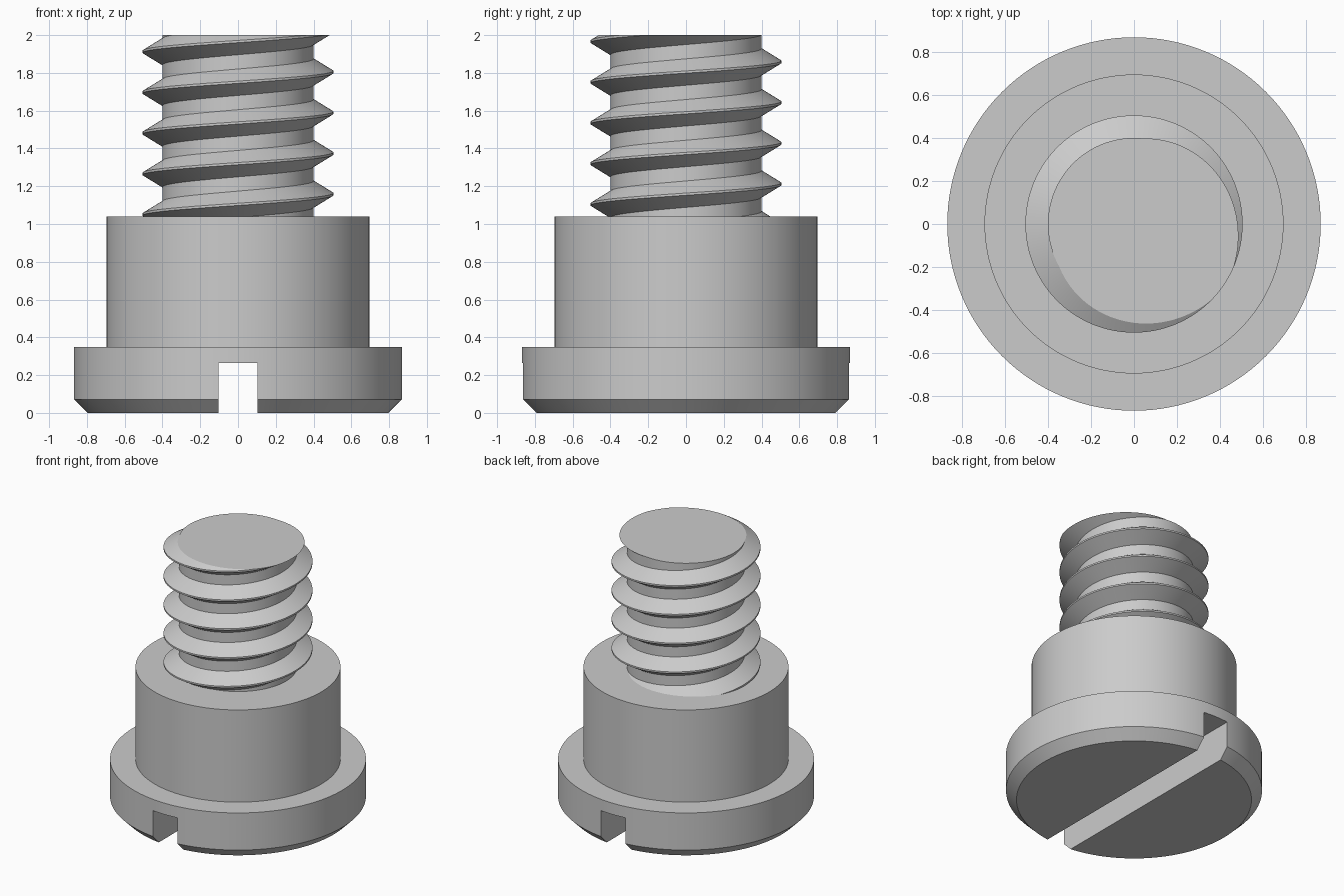
import bpy, bmesh
from math import cos, sin, tau, radians
from mathutils import Vector, Matrix

cube = bpy.data.objects.get("Cube")
if cube:
    bpy.data.objects.remove(cube, do_unlink=True)

SEGMENTS = 128
HEAD_TOP, SHOULDER_TOP, TOP = 0.35, 1.04, 2.0
CORE, CREST, PITCH = 0.40, 0.505, 0.2155

steel = bpy.data.materials.new("grey steel")
steel.use_nodes = True
colour = (0.6, 0.6, 0.6, 1)
steel.diffuse_color = colour
steel.node_tree.nodes["Principled BSDF"].inputs["Base Color"].default_value = colour


def make_object(name, bm):
    bmesh.ops.recalc_face_normals(bm, faces=bm.faces)
    mesh = bpy.data.meshes.new(name)
    bm.to_mesh(mesh)
    bm.free()
    mesh.materials.append(steel)
    obj = bpy.data.objects.new(name, mesh)
    bpy.context.collection.objects.link(obj)
    return obj


def select_only(obj):
    bpy.ops.object.select_all(action='DESELECT')
    obj.select_set(True)
    bpy.context.view_layer.objects.active = obj


def smooth(obj):
    select_only(obj)
    bpy.ops.object.shade_smooth_by_angle(angle=radians(30))


def turned(name, profile, cap_bottom):
    """Revolve (radius, z) points into rings, closed by flat discs."""
    bm = bmesh.new()
    rings = [[bm.verts.new((r * cos(tau * i / SEGMENTS), r * sin(tau * i / SEGMENTS), z))
              for i in range(SEGMENTS)] for r, z in profile]
    for low, high in zip(rings, rings[1:]):
        for i in range(SEGMENTS):
            j = (i + 1) % SEGMENTS
            bm.faces.new((low[i], low[j], high[j], high[i]))
    bm.faces.new(rings[-1])
    if cap_bottom:
        bm.faces.new(rings[0])
    return make_object(name, bm)


# Chamfered head with a driver slot running front to back
head = turned("head", [(0.797, 0), (0.868, 0.072), (0.868, HEAD_TOP)], True)
bm = bmesh.new()
bmesh.ops.create_cube(bm, size=1, matrix=Matrix.Translation((0, 0, 0.03))
                      @ Matrix.Diagonal((0.204, 2.2, 0.47, 1)))
cutter = make_object("slot_cutter", bm)
cutter.hide_render = True
cut = head.modifiers.new("slot", 'BOOLEAN')
cut.operation = 'DIFFERENCE'
cut.solver = 'EXACT'
cut.object = cutter
select_only(head)
bpy.ops.object.modifier_apply(modifier=cut.name)
bpy.data.objects.remove(cutter, do_unlink=True)
smooth(head)

# Plain cylindrical shoulder
shoulder = turned("shoulder", [(0.695, HEAD_TOP), (0.695, SHOULDER_TOP)], False)
smooth(shoulder)

# Right-hand thread: a ridge profile swept along a helix, trimmed flat at both ends
bm = bmesh.new()
ridge = [(CORE, -0.07), (CREST, -0.006), (CREST, 0.006), (CORE, 0.07)]
rows = []
for k in range(-2 * SEGMENTS, 6 * SEGMENTS):
    a = tau * k / SEGMENTS
    z = 1.158 + PITCH * k / SEGMENTS
    rows.append([bm.verts.new((r * cos(a), r * sin(a), z + dz)) for r, dz in ridge])
for k in range(len(rows) - SEGMENTS - 1):
    # each turn ends on the first edge of the turn above it
    here = rows[k] + [rows[k + SEGMENTS][0]]
    there = rows[k + 1] + [rows[k + SEGMENTS + 1][0]]
    for i in range(len(ridge)):
        bm.faces.new((here[i], there[i], there[i + 1], here[i + 1]))
for height, direction in ((SHOULDER_TOP, -1), (TOP, 1)):
    result = bmesh.ops.bisect_plane(
        bm, geom=bm.verts[:] + bm.edges[:] + bm.faces[:], dist=1e-6,
        plane_co=Vector((0, 0, height)), plane_no=Vector((0, 0, direction)),
        clear_outer=True)
loose = [v for v in bm.verts if not v.link_faces]
bmesh.ops.delete(bm, geom=loose, context='VERTS')
rim = [e for e in bm.edges if e.is_boundary and all(abs(v.co.z - TOP) < 1e-4 for v in e.verts)]
bmesh.ops.contextual_create(bm, geom=rim)
thread = make_object("threaded_shank", bm)
smooth(thread)
